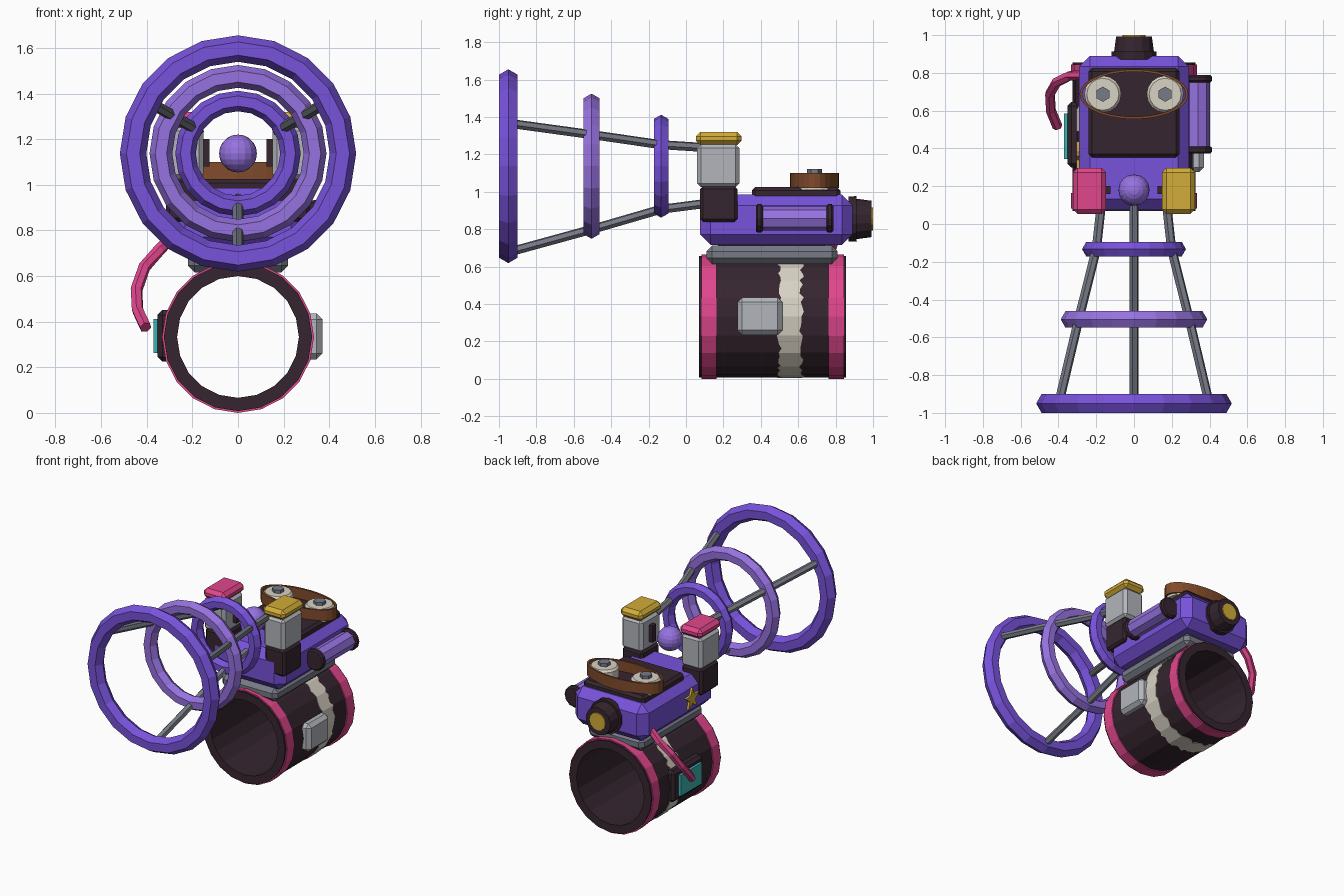
import bpy, bmesh, math, random
from mathutils import Vector

random.seed(4)
if "Cube" in bpy.data.objects:
    bpy.data.objects.remove(bpy.data.objects["Cube"])


def material(name, hexcode):
    srgb = [int(hexcode[i:i + 2], 16) / 255 for i in (0, 2, 4)]
    col = [c / 12.92 if c < 0.04 else ((c + 0.055) / 1.055) ** 2.4 for c in srgb] + [1]
    m = bpy.data.materials.new(name)
    m.use_nodes = True
    m.diffuse_color = col
    bsdf = m.node_tree.nodes["Principled BSDF"]
    bsdf.inputs["Base Color"].default_value = col
    bsdf.inputs["Roughness"].default_value = 0.7
    return m


purple = material("purple", "7752DA")
lilac = material("lilac", "9672E0")
plum = material("dark plum", "35252F")
pink = material("pink", "E0468C")
yellow = material("yellow", "D2AC38")
grey = material("steel grey", "777B86")
silver = material("silver", "B2B5BB")
cream = material("cream", "D8D2C4")
brown = material("brown", "804B2B")
teal = material("teal", "3CB2B2")


def finish(name, bm, mat):
    bmesh.ops.recalc_face_normals(bm, faces=bm.faces)
    mesh = bpy.data.meshes.new(name)
    bm.to_mesh(mesh)
    bm.free()
    mesh.materials.append(mat)
    ob = bpy.data.objects.new(name, mesh)
    bpy.context.collection.objects.link(ob)
    return ob


def loft(name, rings, mat, closed=False):
    """Skin a list of point loops; cap the ends, or join last to first."""
    bm = bmesh.new()
    loops = [[bm.verts.new(p) for p in ring] for ring in rings]
    n = len(loops[0])
    pairs = list(zip(loops, loops[1:]))
    if closed:
        pairs.append((loops[-1], loops[0]))
    else:
        bm.faces.new(loops[0])
        bm.faces.new(loops[-1])
    for a, b in pairs:
        for i in range(n):
            j = (i + 1) % n
            bm.faces.new((a[i], a[j], b[j], b[i]))
    return finish(name, bm, mat)


def lathe(name, profile, center, axis, mat, n=20, closed=False):
    """Turn (radius, height) points around an axis through center."""
    rings = []
    for r, h in profile:
        ring = []
        for i in range(n):
            a = math.tau * i / n
            s, c = r * math.sin(a), r * math.cos(a)
            ring.append(Vector(center) + Vector((s, h, c) if axis == "y" else (s, c, h)))
        rings.append(ring)
    return loft(name, rings, mat, closed)


def box(name, lo, hi, mat, bevel=0.0):
    """Box between two corners with a flat chamfer."""
    bm = bmesh.new()
    bmesh.ops.create_cube(bm, size=1)
    for v in bm.verts:
        v.co = [(a + b) / 2 + k * (b - a) for a, b, k in zip(lo, hi, v.co)]
    if bevel:
        bmesh.ops.bevel(bm, geom=bm.edges[:], offset=bevel, segments=1, affect="EDGES")
    return finish(name, bm, mat)


def tube(name, path, radius, mat, n=6):
    pts = [Vector(p) for p in path]
    rings = []
    for i, p in enumerate(pts):
        d = (pts[min(i + 1, len(pts) - 1)] - pts[max(i - 1, 0)]).normalized()
        u = d.cross(Vector((1, 0, 0.3))).normalized()
        w = d.cross(u)
        rings.append([p + radius * (u * math.cos(math.tau * k / n) + w * math.sin(math.tau * k / n))
                      for k in range(n)])
    return loft(name, rings, mat)


# Wrist barrel: open tube with coloured end bands
BZ, SIDES = 0.333, 20
lathe("barrel", [(0.325, 0.07), (0.325, 0.855), (0.267, 0.855), (0.267, 0.07)],
      (0, 0, BZ), "y", plum, SIDES, True)
for label, y in (("front", 0.082), ("rear", 0.762)):
    lathe(label + "_band", [(0.333, y), (0.333, y + 0.082), (0.31, y + 0.082), (0.31, y)],
          (0, 0, BZ), "y", pink, SIDES, True)

# Ragged painted stripe hugging the barrel facets
STEPS = SIDES * 4
edges = [(0.50 + random.uniform(-0.015, 0.01), 0.62 + random.uniform(-0.015, 0.015))
         for _ in range(STEPS)]
stripe = []
for radius, side in ((0.329, 0), (0.329, 1), (0.32, 1), (0.32, 0)):
    loop = []
    for i in range(STEPS):
        a, half = math.tau * i / STEPS, math.pi / SIDES
        r = radius * math.cos(half) / math.cos(a % (2 * half) - half)
        loop.append((r * math.sin(a), edges[i][side], BZ + r * math.cos(a)))
    stripe.append(loop)
loft("barrel_stripe", stripe, cream, True)

# Barrel side fittings
box("side_box", (0.29, 0.275, 0.235), (0.37, 0.515, 0.435), silver, 0.025)
box("screen_frame", (-0.352, 0.30, 0.225), (-0.28, 0.645, 0.45), plum, 0.02)
box("screen", (-0.37, 0.345, 0.262), (-0.34, 0.585, 0.412), teal)

# Main body
box("mount_plate", (-0.22, 0.11, 0.615), (0.22, 0.81, 0.712), grey, 0.03)
box("mount_neck", (-0.17, 0.17, 0.69), (0.17, 0.75, 0.74), plum)
box("body", (-0.29, 0.075, 0.715), (0.29, 0.89, 0.985), purple, 0.057)
box("lid", (-0.24, 0.352, 0.96), (0.24, 0.825, 1.025), plum, 0.018)

# Rear knob
lathe("rear_knob", [(0.12, 0.87), (0.122, 0.912), (0.108, 0.912), (0.097, 0.993)],
      (0, 0, 0.855), "y", plum, 14)
lathe("knob_cap", [(0.062, 0.98), (0.062, 1.0)], (0, 0, 0.855), "y", yellow, 12)

# Reels inside an oval belt
belt = []
for rx, ry, z in ((0.288, 0.132, 1.02), (0.288, 0.132, 1.10),
                  (0.274, 0.119, 1.10), (0.274, 0.119, 1.02)):
    belt.append([(rx * math.cos(math.tau * i / 28), 0.687 + ry * math.sin(math.tau * i / 28), z)
                 for i in range(28)])
loft("reel_belt", belt, brown, True)
for label, s in (("left", 1), ("right", -1)):
    spot = (s * 0.165, 0.687, 0)
    lathe(label + "_reel", [(0.098, 1.01), (0.098, 1.085), (0.085, 1.1)], spot, "z", cream, 16)
    lathe(label + "_reel_bolt", [(0.04, 1.09), (0.04, 1.122)], spot, "z", grey, 6)

# Button towers on both sides of the emitter ball
for label, s, cap in (("left", 1, yellow), ("right", -1, pink)):
    def tower(part, wx, y0, y1, z0, z1, mat, bevel):
        box(label + part, (s * 0.235 - wx, y0, z0), (s * 0.235 + wx, y1, z1), mat, bevel)
    tower("_tower_base", 0.08, 0.075, 0.275, 0.84, 1.03, plum, 0.015)
    tower("_tower", 0.083, 0.06, 0.285, 1.025, 1.255, silver, 0.02)
    tower("_button", 0.088, 0.053, 0.297, 1.25, 1.32, cap, 0.024)
    xs = sorted((s * 0.124, s * 0.17))
    box(label + "_contact", (xs[0], 0.16, 1.08), (xs[1], 0.20, 1.2), plum)

bm = bmesh.new()
bmesh.ops.create_uvsphere(bm, u_segments=16, v_segments=10, radius=0.083)
for v in bm.verts:
    v.co += Vector((0, 0.18, 1.137))
finish("emitter_ball", bm, lilac)

# Focusing rings, hexagonal in section, growing toward the front
RZ = 1.137
hoops = [("small", 0.23, 0.045, -0.133, purple), ("middle", 0.338, 0.05, -0.505, lilac),
         ("large", 0.46, 0.058, -0.95, purple)]
for label, major, minor, y, mat in hoops:
    section = [(major + minor * math.cos(k * math.pi / 3), y + minor * math.sin(k * math.pi / 3))
               for k in range(6)]
    lathe(label + "_ring", section, (0, 0, RZ), "y", mat, 20, True)

# Three struts running through the rings
for label, deg in (("left", 30), ("right", 150), ("bottom", 270)):
    a = math.radians(deg)
    stations = [(0.2, 0.1)] + [(h[1], h[3]) for h in hoops]
    tube(label + "_strut", [(r * math.cos(a), y, RZ + r * math.sin(a)) for r, y in stations],
         0.025, grey)

# Side roll on the left
AXIS = (0.338, 0, 0.858)
lathe("side_roll", [(0.064, 0.39), (0.064, 0.78)], AXIS, "y", lilac, 8)
for label, y in (("front", 0.373), ("rear", 0.75)):
    lathe(label + "_roll_cap", [(0.066, y), (0.076, y + 0.009), (0.076, y + 0.029), (0.066, y + 0.038)],
          AXIS, "y", plum, 12)

# Star badge and hanging hose on the right
star = []
for x in (-0.28, -0.305):
    star.append([(x, 0.36 + r * math.sin(k * math.pi / 5), 0.855 + r * math.cos(k * math.pi / 5))
                 for k in range(10) for r in [0.034 if k % 2 else 0.08]])
loft("star_badge", star, yellow)
tube("hose", [(-0.26, 0.79, 0.80), (-0.34, 0.785, 0.72), (-0.41, 0.75, 0.64),
              (-0.445, 0.69, 0.54), (-0.44, 0.6, 0.45), (-0.405, 0.515, 0.375)], 0.027, pink)
